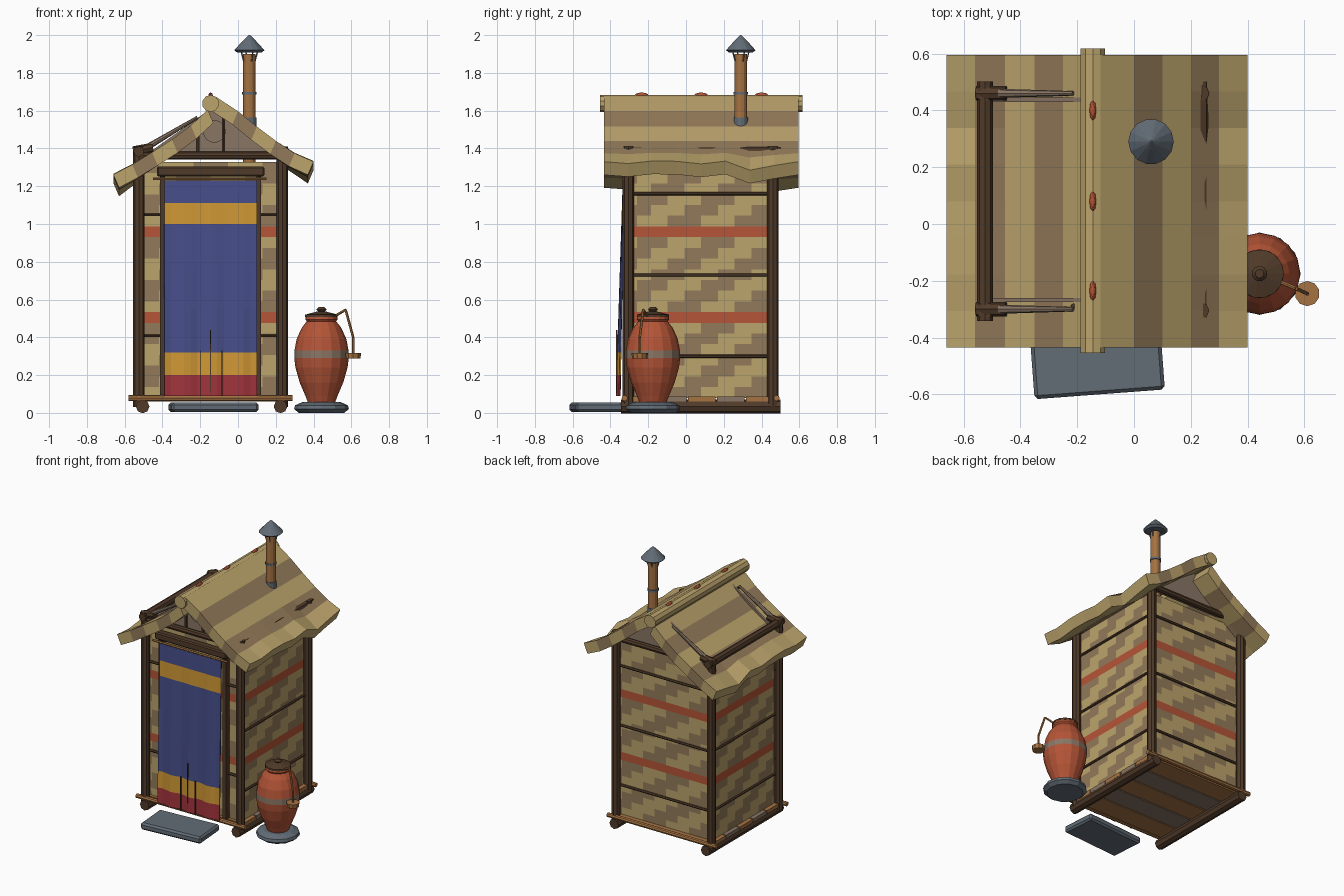
import bpy, bmesh, math
from mathutils import Vector

cube = bpy.data.objects.get("Cube")
if cube:
    bpy.data.objects.remove(cube, do_unlink=True)


def material(name, rgb):
    m = bpy.data.materials.new(name)
    m.use_nodes = True
    m.diffuse_color = (*rgb, 1)
    m.node_tree.nodes["Principled BSDF"].inputs["Base Color"].default_value = (*rgb, 1)
    return m


STRAW = material("light straw", (.50, .37, .15))
THATCH = material("dark straw", (.29, .195, .10))
WOOD = material("dark wood", (.08, .043, .022))
BAMBOO = material("bamboo", (.38, .17, .055))
CLAY = material("red clay", (.46, .09, .038))
BLUE = material("blue cloth", (.062, .076, .25))
YELLOW = material("yellow cloth", (.62, .31, .035))
CRIMSON = material("crimson cloth", (.35, .034, .045))
STONE = material("grey stone", (.122, .15, .18))
WEATHERED = material("weathered wood", (.25, .18, .13))


def finish(name, bm, mats, fix=True):
    if fix:
        bmesh.ops.recalc_face_normals(bm, faces=bm.faces)
    me = bpy.data.meshes.new(name)
    bm.to_mesh(me)
    bm.free()
    for m in mats:
        me.materials.append(m)
    ob = bpy.data.objects.new(name, me)
    bpy.context.collection.objects.link(ob)
    return ob


def grid(name, cols, rows, point, rule, mats):
    """Surface of cols x rows quads; rule(i, j) picks each material."""
    bm = bmesh.new()
    v = [[bm.verts.new(point(i, j)) for i in range(cols + 1)] for j in range(rows + 1)]
    for j in range(rows):
        for i in range(cols):
            f = bm.faces.new((v[j][i], v[j][i + 1], v[j + 1][i + 1], v[j + 1][i]))
            f.material_index = rule(i, j)
    return finish(name, bm, mats, False)


def pole(name, a, b, r, mat, r2=None, sides=8):
    a, b = Vector(a), Vector(b)
    bm = bmesh.new()
    bmesh.ops.create_cone(bm, cap_ends=True, segments=sides, radius1=r,
                          radius2=r if r2 is None else r2, depth=(b - a).length)
    ob = finish(name, bm, [mat])
    ob.rotation_euler = Vector((0, 0, 1)).rotation_difference(b - a).to_euler()
    ob.location = (a + b) / 2
    return ob


def box(name, centre, size, mat, bevel=0, turn=0):
    bm = bmesh.new()
    bmesh.ops.create_cube(bm, size=1)
    bmesh.ops.scale(bm, vec=size, verts=bm.verts)
    ob = finish(name, bm, [mat])
    ob.location = centre
    ob.rotation_euler.z = turn
    if bevel:
        mod = ob.modifiers.new("bevel", 'BEVEL')
        mod.width = bevel
        mod.segments = 1
    return ob


def lathe(name, x, y, profile, mats, sides=16, rule=lambda k: 0):
    bm = bmesh.new()
    rings = [[bm.verts.new((x + r * math.cos(math.tau * s / sides),
                            y + r * math.sin(math.tau * s / sides), z))
              for s in range(sides)] for r, z in profile]
    for k, (lo, hi) in enumerate(zip(rings, rings[1:])):
        for s in range(sides):
            t = (s + 1) % sides
            bm.faces.new((lo[s], lo[t], hi[t], hi[s])).material_index = rule(k)
    bm.faces.new(rings[0][::-1])
    bm.faces.new(rings[-1])
    return finish(name, bm, mats)


# Main frame dimensions
LEFT, RIGHT, FRONT, BACK, MID = -.525, .235, -.305, .46, -.145

# Sill logs, floor planks and edge rails
for side, x in (("right", LEFT + .02), ("left", RIGHT - .01)):
    pole(side + "_sill_log", (x, -.345, .034), (x, .5, .034), .036, WOOD)
for k in range(5):
    y = -.225 + k * .154
    box("floor_plank", (MID, y, .073), (.79, .146, .026), (BAMBOO, WEATHERED)[k % 2])
for side, y in (("front", -.325), ("back", .48)):
    pole(side + "_floor_rail", (-.58, y, .078), (.288, y, .078), .016, BAMBOO)

# Corner posts, wall plates and tie beams
for x in (LEFT, RIGHT):
    for y in (FRONT, BACK):
        pole("corner_post", (x, y, .03), (x, y, 1.41), .03, WOOD)
    pole("wall_plate", (x, -.342, 1.383), (x, .502, 1.383), .028, WOOD)
for y in (FRONT, BACK):
    pole("tie_beam", (LEFT, y, 1.362), (RIGHT, y, 1.362), .021, WOOD)

# Woven walls with stepped twill and two clay rows
W0, W1, D0, D1 = -.51, .22, -.275, .435
ROW = .0567


def wall(name, start, end):
    a, b = Vector(start), Vector(end)
    cols, rows = 8, 22

    def point(i, j):
        p = a.lerp(b, i / cols)
        return (p.x, p.y, .08 + ROW * j)

    def weave(i, j):
        return 2 if j in (7, 15) else int((i - j) % 4 >= 2)
    ob = grid(name, cols, rows, point, weave, [STRAW, THATCH, CLAY])
    mod = ob.modifiers.new("thickness", 'SOLIDIFY')
    mod.thickness = .015


wall("front_wall", (W0, D0), (W1, D0))
wall("left_wall", (W1, D0), (W1, D1))
wall("back_wall", (W1, D1), (W0, D1))
wall("right_wall", (W0, D1), (W0, D0))

# Battens across the walls
for z in (1.16, .73, .30):
    for x in (W0 - .008, W1 + .008):
        pole("side_batten", (x, FRONT, z), (x, BACK, z), .009, WOOD, sides=6)
    pole("back_batten", (LEFT, D1 + .008, z), (RIGHT, D1 + .008, z), .009, WOOD, sides=6)
for z in (1.05, .41):
    for a, b in ((LEFT, -.4), (.11, RIGHT)):
        pole("front_batten", (a, D0 - .008, z), (b, D0 - .008, z), .009, WOOD, sides=6)

# Door frame and curtain rod
for x in (-.4, .11):
    box("door_jamb", (x, -.295, .67), (.026, .04, 1.18), WOOD)
box("door_lintel", (MID, -.31, 1.278), (.57, .055, .052), WOOD, .008)
pole("curtain_rod", (-.45, -.335, 1.24), (.15, -.335, 1.24), .008, BAMBOO, sides=6)

# Striped curtain with soft folds
LEVELS = (.09, .2, .32, .55, .78, 1.0, 1.11, 1.23)
SHADES = (2, 1, 0, 0, 0, 1, 0)


def cloth(i, j):
    z = LEVELS[j]
    drop = (1.23 - z) / 1.14
    return (-.39 + .49 * i / 14, -.335 - .028 * drop + .009 * drop * math.sin(i * 1.5), z)


curtain = grid("door_curtain", 14, 7, cloth, lambda i, j: SHADES[j], [BLUE, YELLOW, CRIMSON])
curtain.modifiers.new("thickness", 'SOLIDIFY').thickness = .008
for x, top in ((-.2, .33), (MID, .44), (-.085, .33)):
    box("curtain_slit", (x, -.366, (top + .09) / 2), (.004, .008, top - .09), WOOD)

# Gable panels, struts and round vent
for name, y in (("front_gable", -.275), ("back_gable", .43)):
    bm = bmesh.new()
    tri = [bm.verts.new(p) for p in ((-.51, y, 1.35), (.22, y, 1.35), (MID, y, 1.61))]
    ext = bmesh.ops.extrude_face_region(bm, geom=[bm.faces.new(tri)])
    moved = [g for g in ext["geom"] if isinstance(g, bmesh.types.BMVert)]
    bmesh.ops.translate(bm, vec=(0, .015, 0), verts=moved)
    finish(name, bm, [WEATHERED])
for x in (-.213, -.077):
    pole("gable_strut", (x, -.29, 1.36), (x, -.29, 1.56), .01, WOOD, sides=6)
pole("gable_vent", (-.125, -.284, 1.49), (-.125, -.274, 1.49), .06, WEATHERED, sides=16)

# Rafters, exposed on the sagging side
for y in (-.3, .46):
    pole("rafter", (-.5, y, 1.395), (-.215, y, 1.565), .017, WEATHERED, .008)
    pole("rafter_joint", (-.555, y, 1.385), (-.45, y, 1.405), .026, WOOD)

# Thatched roof slopes in alternating bands
RIGHT_SLOPE = ((.4, 1.33), (.3, 1.375), (.2, 1.44), (.1, 1.515), (0, 1.597), (-.12, 1.675))
LEFT_SLOPE = ((-.66, 1.262), (-.56, 1.315), (-.455, 1.38), (-.35, 1.447),
              (-.25, 1.522), (-.16, 1.605))
EAVE = (0, -.01, .004, .002, -.012, .003, -.045, -.02, 0)


def roof_slope(name, profile, sign):
    bm = bmesh.new()
    n = len(EAVE)
    top, low = [], []
    for k, (x, z) in enumerate(profile):
        fade = max(0, 1 - k / 2)
        ys = [-.435 + 1.03 * c / (n - 1) for c in range(n)]
        top.append([bm.verts.new((x, y, z + e * fade)) for y, e in zip(ys, EAVE)])
        low.append([bm.verts.new((x - sign * .03, y, z - .07 + e * fade))
                    for y, e in zip(ys, EAVE)])

    def quad(a, b, c, d, k):
        bm.faces.new((a, b, c, d)).material_index = k % 2
    last = len(profile) - 1
    for k in range(last):
        for c in range(n - 1):
            for s in (top, low):
                quad(s[k][c], s[k][c + 1], s[k + 1][c + 1], s[k + 1][c], k)
        for c in (0, n - 1):
            quad(top[k][c], top[k + 1][c], low[k + 1][c], low[k][c], k)
    for k in (0, last):
        for c in range(n - 1):
            quad(top[k][c], top[k][c + 1], low[k][c + 1], low[k][c], 0)
    finish(name, bm, [STRAW, THATCH])


roof_slope("left_roof_slope", RIGHT_SLOPE, 1)
roof_slope("right_roof_slope", LEFT_SLOPE, -1)

# Ridge bundle with clay ties
pole("ridge_bundle", (MID, -.455, 1.638), (MID, .618, 1.638), .045, STRAW, sides=10)
for y in (-.235, .08, .4):
    bm = bmesh.new()
    bmesh.ops.create_uvsphere(bm, u_segments=8, v_segments=6, radius=1)
    bmesh.ops.scale(bm, vec=(.012, .037, .016), verts=bm.verts)
    finish("ridge_tie", bm, [CLAY]).location = (MID, y, 1.68)

# Chimney with collars and rain cap
CX, CY = .06, .29
pole("chimney_pipe", (CX, CY, 1.3), (CX, CY, 1.9), .033, BAMBOO, sides=12)
pole("chimney_collar", (CX, CY, 1.685), (CX, CY, 1.7), .038, STONE, sides=12)
pole("chimney_flashing", (CX, CY, 1.505), (CX, CY, 1.565), .037, STONE, sides=12)
for k in range(4):
    dx, dy = math.cos(k * math.pi / 2 + .4), math.sin(k * math.pi / 2 + .4)
    pole("cap_strut", (CX + .032 * dx, CY + .032 * dy, 1.86),
         (CX + .05 * dx, CY + .05 * dy, 1.925), .004, STONE, sides=5)
lathe("chimney_cap", CX, CY, ((.065, 1.908), (.08, 1.92), (.03, 1.975), (.004, 2.0)), [STONE], 14)

# Stepping slab
box("step_slab", (-.13, -.475, .03), (.46, .25, .05), STONE, .012, .075)

# Water jar on a stone, with grey band and lid
JX, JY = .442, -.175
lathe("jar_stone", JX, JY, ((.12, 0), (.145, .02), (.14, .04), (.1, .058)), [STONE], 12)
lathe("water_jar", JX, JY,
      ((.07, .05), (.085, .09), (.115, .16), (.138, .24), (.144, .29), (.143, .33), (.132, .39),
       (.105, .45), (.078, .485), (.086, .495), (.084, .51)),
      [CLAY, WEATHERED], 16, lambda k: int(k == 4))
lathe("jar_lid", JX, JY, ((.086, .508), (.086, .52), (.03, .535), (.018, .538),
                          (.027, .548), (.015, .56)), [WOOD], 14)

# Ladle hanging on the jar
path = ((.5, -.197, .505), (.57, -.227, .546), (.61, -.245, .4), (.61, -.245, .3))
for a, b in zip(path, path[1:]):
    pole("ladle_handle", a, b, .007, BAMBOO, sides=6)
pole("ladle_cup", (.61, -.245, .288), (.61, -.245, .318), .04, BAMBOO, .044, 10)
